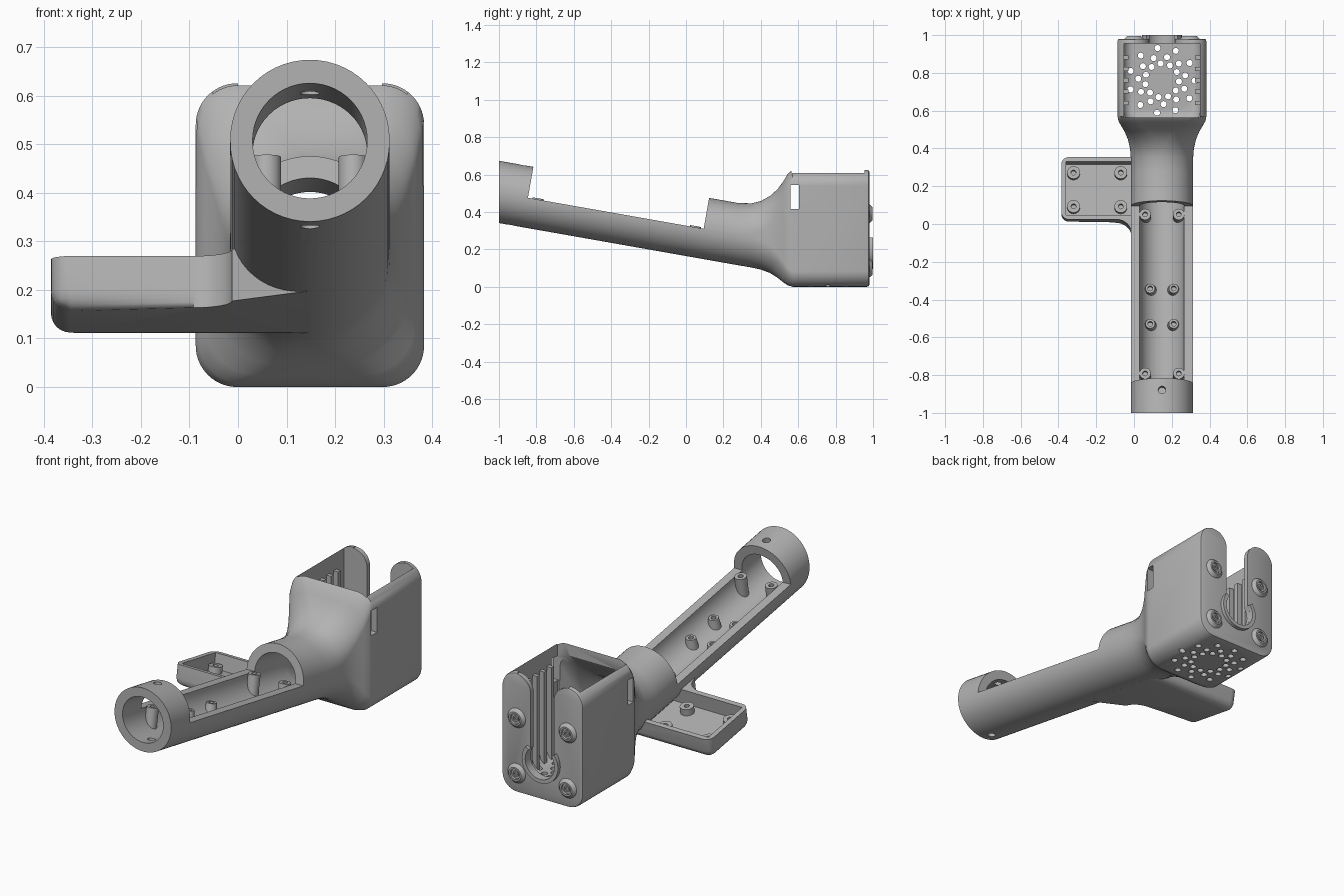
import bpy, bmesh, math
from mathutils import Matrix, Vector

cube = bpy.data.objects.get("Cube")
if cube:
    bpy.data.objects.remove(cube, do_unlink=True)

grey = bpy.data.materials.new("matte_grey")
grey.use_nodes = True
grey.diffuse_color = (0.45, 0.45, 0.45, 1)
grey.node_tree.nodes["Principled BSDF"].inputs["Base Color"].default_value = grey.diffuse_color

CX = 0.148            # symmetry plane of handle and housing
TILT = math.radians(10)
AXIS = Matrix.Translation((CX, -1, 0.507)) @ Matrix.Rotation(-TILT, 4, 'X')
BACK = Matrix.Translation((CX, 0, 0)) @ Matrix.Rotation(math.pi / 2, 4, 'X')  # local xy -> world xz
IDENT = Matrix()


def finish(name, bm, matrix=IDENT):
    bm.transform(matrix)
    bmesh.ops.recalc_face_normals(bm, faces=bm.faces)
    mesh = bpy.data.meshes.new(name)
    bm.to_mesh(mesh)
    bm.free()
    mesh.materials.append(grey)
    obj = bpy.data.objects.new(name, mesh)
    bpy.context.collection.objects.link(obj)
    return obj


def box(name, lo, hi, matrix=IDENT):
    bm = bmesh.new()
    bmesh.ops.create_cube(bm, size=1)
    lo, hi = Vector(lo), Vector(hi)
    for v in bm.verts:
        v.co = (lo + hi) / 2 + v.co * (hi - lo)
    return finish(name, bm, matrix)


def rod(name, radius, z0, z1, matrix, sides=48):
    bm = bmesh.new()
    place = Matrix.Translation((0, 0, (z0 + z1) / 2))
    bmesh.ops.create_cone(bm, cap_ends=True, segments=sides, radius1=radius,
                          radius2=radius, depth=z1 - z0, matrix=place)
    return finish(name, bm, matrix)


def prism_mesh(points, z0, z1):
    bm = bmesh.new()
    face = bm.faces.new([bm.verts.new((x, y, z0)) for x, y in points])
    top = bmesh.ops.extrude_face_region(bm, geom=[face])["geom"]
    for v in top:
        if isinstance(v, bmesh.types.BMVert):
            v.co.z = z1
    return bm


def lathe(name, profile, matrix, sides=28):
    bm = bmesh.new()
    verts = [bm.verts.new((r, 0, z)) for r, z in profile]
    edges = [bm.edges.new(pair) for pair in zip(verts, verts[1:])]
    bmesh.ops.spin(bm, geom=verts + edges, cent=(0, 0, 0), axis=(0, 0, 1),
                   angle=math.tau, steps=sides)
    bmesh.ops.remove_doubles(bm, verts=bm.verts, dist=1e-5)
    return finish(name, bm, matrix)


def arc(cx, cy, r, a0, a1, n):
    angles = [math.radians(a0 + (a1 - a0) * i / n) for i in range(n + 1)]
    return [(cx + r * math.cos(a), cy + r * math.sin(a)) for a in angles]


def loft(name, sections):
    """Rounded-rectangle sections (y, bottom, top, half width, corner radius)."""
    bm = bmesh.new()
    rings = []
    for y, z0, z1, w, r in sections:
        h, mid = (z1 - z0) / 2, (z0 + z1) / 2
        pts = []
        for k, (sx, sz) in enumerate(((1, 1), (-1, 1), (-1, -1), (1, -1))):
            pts += arc(sx * (w - r), mid + sz * (h - r), r, 90 * k, 90 * k + 90, 14)
        rings.append([bm.verts.new((CX + x, y, z)) for x, z in pts])
    for a, b in zip(rings, rings[1:]):
        for i in range(len(a)):
            j = (i + 1) % len(a)
            bm.faces.new((a[i], a[j], b[j], b[i]))
    bm.faces.new(rings[0])
    bm.faces.new(rings[-1])
    return finish(name, bm)


def cut(obj, cutters):
    for c in cutters:
        mod = obj.modifiers.new("cut", 'BOOLEAN')
        mod.operation, mod.solver, mod.object = 'DIFFERENCE', 'EXACT', c
    graph = bpy.context.evaluated_depsgraph_get()
    mesh = bpy.data.meshes.new_from_object(obj.evaluated_get(graph))
    obj.modifiers.clear()
    obj.data = mesh


# Handle tube flaring into the housing box, as one shell
flare = [(0.28, 0.115, 0.4475, 0.164, 0.164), (0.35, 0.103, 0.446, 0.165, 0.164),
         (0.40, 0.092, 0.458, 0.169, 0.16), (0.45, 0.073, 0.486, 0.181, 0.15),
         (0.49, 0.048, 0.522, 0.198, 0.13), (0.52, 0.024, 0.563, 0.216, 0.11),
         (0.545, 0.007, 0.605, 0.23, 0.095), (0.57, 0, 0.625, 0.235, 0.085)]
shell = loft("handle_and_housing", [(-1, 0.3405, 0.6735, 0.164, 0.164)] + flare +
             [(0.968, 0, 0.625, 0.235, 0.085), (0.977, 0.003, 0.622, 0.232, 0.082),
              (0.98, 0.01, 0.615, 0.225, 0.075)])

# Hollow inside: bore, flare and housing cavity
hollow = []
for i, (y, z0, z1, w, r) in enumerate(flare):
    t = 0.046 - 0.002 * i
    hollow.append((y + 0.03 * i / 7, z0 + t, z1 - t, w - t, r - t))
last = hollow[-1]
hollow = loft("hollow_cutter", [(-1.05, 0.397, 0.634, 0.118, 0.118)] + hollow + [(0.955, *last[1:])])
top_opening = box("opening_cutter", (CX - 0.201, 0.565, 0.3), (CX + 0.201, 0.955, 0.8))
notch = box("notch_cutter", (-0.3, 0.158, -0.004), (0.3, 1.112, 0.4), AXIS)
side_slots = box("slot_cutter", (-0.5, 0.56, 0.415), (0.8, 0.605, 0.545))
pin_hole = rod("pin_cutter", 0.02, -0.3, 0.3, AXIS @ Matrix.Translation((0, 0.095, 0)), 24)

# Keyhole opening between two rounded prongs in the back wall
half = arc(0, 0.2, 0.085, -90, 36, 14) + arc(0.148, 0.54, 0.08, 180, 90, 10) + [(0.148, 0.8)]
outline = half + [(-x, z) for x, z in reversed(half[1:])]
keyhole = finish("keyhole_cutter", prism_mesh(outline, -1.1, -0.9), BACK)

# Speaker holes in the housing floor, three rings
holes = bmesh.new()
for radius, phase in ((0.173, 65), (0.126, 45), (0.09, 62)):
    for x, y in arc(CX, 0.76, radius, phase, phase + 360, 11)[:-1]:
        bmesh.ops.create_cone(holes, cap_ends=True, segments=16, radius1=0.016, radius2=0.016,
                              depth=0.2, matrix=Matrix.Translation((x, y, 0)))
holes = finish("speaker_hole_cutter", holes)

cutters = [hollow, top_opening, notch, side_slots, pin_hole, keyhole, holes]
cut(shell, cutters)

# Side tray, tilted with the handle and filleted into it
plan = [(-0.533, 1.05)] + arc(-0.24, 0.97, 0.08, 90, 0, 8) + [(0, 0.85), (0, 1.385), (-0.533, 1.385)]
bm = prism_mesh(plan, -0.164, -0.056)
rim = []
for e in bm.edges:
    a, b = (v.co for v in e.verts)
    mid = (a + b) / 2
    if mid.x < -0.25 and mid.z < -0.06:
        rim.append(e)
bmesh.ops.bevel(bm, geom=rim, offset=0.04, segments=6, profile=0.5, affect='EDGES')
tray = finish("side_tray", bm, AXIS)
tray_pocket = box("pocket_cutter", (-0.508, 1.075, -0.135), (-0.1, 1.36, 0.1), AXIS)
cut(tray, [tray_pocket, hollow])
for c in cutters + [tray_pocket]:
    bpy.data.objects.remove(c, do_unlink=True)

parts = [shell, tray]


# Screw posts standing in the handle and tray
def post(name, x, y, z0, z1, base, top, hole=0.013):
    profile = [(0, 0), (base, 0), (top, z1 - z0), (hole, z1 - z0), (hole, z1 - z0 - 0.03), (0, z1 - z0 - 0.03)]
    parts.append(lathe(name, profile, AXIS @ Matrix.Translation((x, y, z0))))


for side, tag in ((-1, "right"), (1, "left")):
    for y in (0.212, 1.067):
        post("end_post_" + tag, side * 0.089, y, -0.105, 0.003, 0.03, 0.03)
    for y in (0.49, 0.68):
        post("middle_post_" + tag, side * 0.062, y, -0.125, -0.06, 0.034, 0.025)
    # Guide ribs on the inner side walls
    for i in range(5):
        y = 0.63 + 0.06 * i
        xs = sorted((CX + side * 0.21, CX + side * 0.176))
        parts.append(box("guide_rib_" + tag, (xs[0], y, 0.025), (xs[1], y + 0.022, 0.52)))
    # Screw bosses on the back wall
    for z in (0.1, 0.39):
        profile = [(0.052, 0), (0.045, 0.008), (0.036, 0.017), (0.027, 0.017), (0.027, 0.004),
                   (0.016, 0.004), (0.016, 0.011), (0.008, 0.011), (0.008, 0.004), (0, 0.004)]
        place = Matrix.Translation((CX + side * 0.148, 0.979, z)) @ Matrix.Rotation(-math.pi / 2, 4, 'X')
        parts.append(lathe("back_boss_" + tag, profile, place))
for x in (-0.468, -0.218):
    for y in (1.128, 1.31):
        post("tray_post", x, y, -0.14, -0.1, 0.034, 0.034)

# Raised lip around the bottom of the keyhole
lip = arc(0, 0.2, 0.105, -218, 38, 28) + arc(0, 0.2, 0.085, 38, -218, 28)
parts.append(finish("keyhole_lip", prism_mesh(lip, -1, -0.96), BACK))

bpy.ops.object.select_all(action='DESELECT')
for obj in parts:
    obj.select_set(True)
bpy.context.view_layer.objects.active = shell
bpy.ops.object.shade_smooth_by_angle(angle=math.radians(32))
